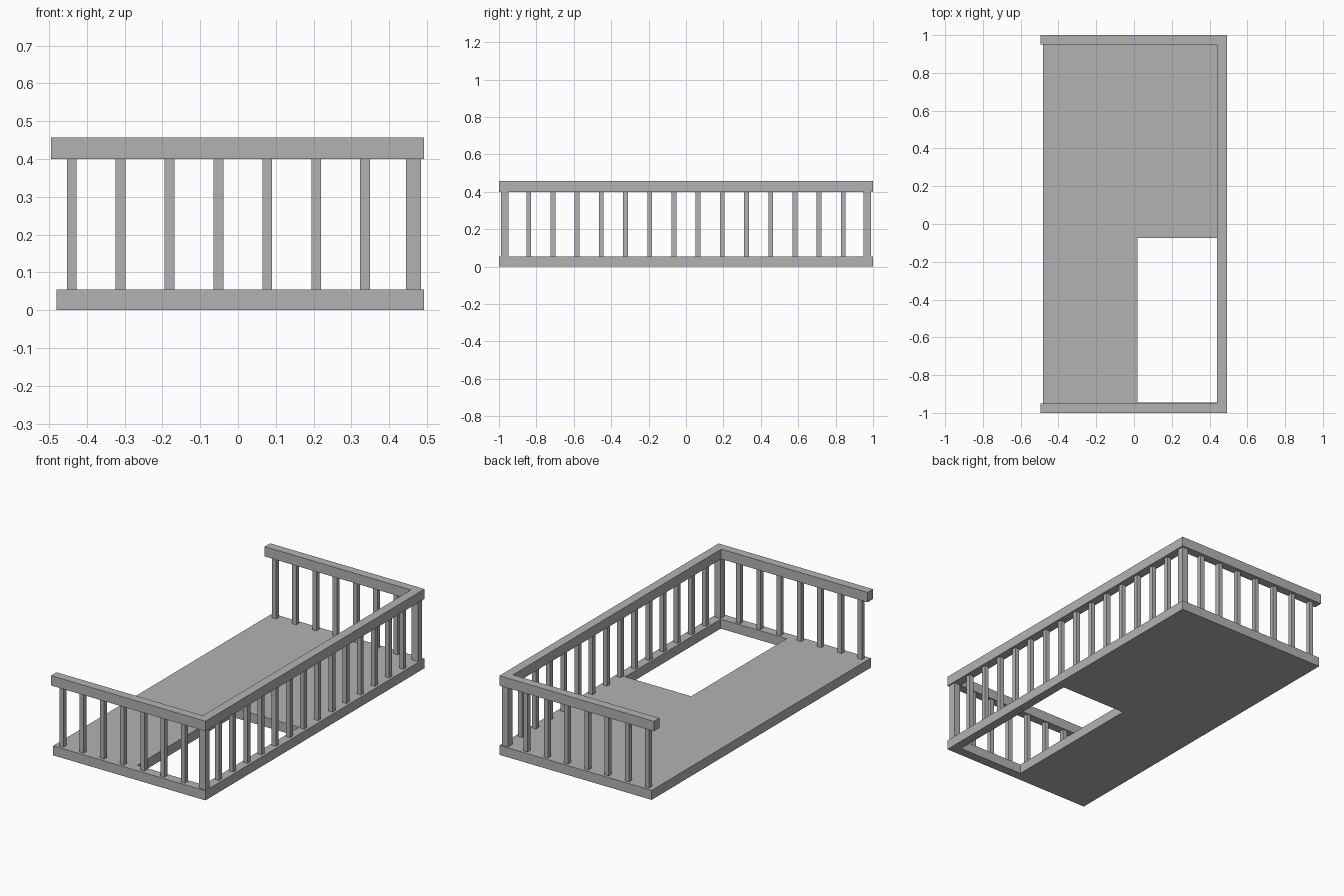
import bpy, bmesh

cube = bpy.data.objects.get("Cube")
if cube:
    bpy.data.objects.remove(cube, do_unlink=True)

# Single plain grey
grey = bpy.data.materials.new("plain_grey")
grey.use_nodes = True
colour = (0.45, 0.45, 0.45, 1)
grey.diffuse_color = colour
grey.node_tree.nodes["Principled BSDF"].inputs["Base Color"].default_value = colour

LEFT, RIGHT, RAIL_END = -0.481, 0.492, -0.495   # floor edges and free rail ends
INNER, LENGTH = 0.44, 1.0                       # inner edge of side rail, half length
FLOOR_TOP, RAIL_BOTTOM, RAIL_TOP = 0.055, 0.40, 0.457
PITCH, SLIM, THICK = 0.1294, 0.026, 0.04        # baluster spacing and widths
POST_X, POST_Y = 0.464, 0.97


def plan_slab(name, xs, ys, z0, z1, skip):
    """Extrude a plan made of grid cells, leaving out the cells in skip."""
    bm = bmesh.new()
    grid = [[bm.verts.new((x, y, z0)) for y in ys] for x in xs]
    for i in range(len(xs) - 1):
        for j in range(len(ys) - 1):
            if (i, j) not in skip:
                bm.faces.new((grid[i][j], grid[i + 1][j],
                              grid[i + 1][j + 1], grid[i][j + 1]))
    bmesh.ops.delete(bm, geom=[v for v in bm.verts if not v.link_faces], context='VERTS')
    new = bmesh.ops.extrude_face_region(bm, geom=bm.faces[:])["geom"]
    bmesh.ops.translate(bm, vec=(0, 0, z1 - z0),
                        verts=[g for g in new if isinstance(g, bmesh.types.BMVert)])
    bmesh.ops.recalc_face_normals(bm, faces=bm.faces)
    mesh = bpy.data.meshes.new(name)
    bm.to_mesh(mesh)
    bm.free()
    mesh.materials.append(grey)
    obj = bpy.data.objects.new(name, mesh)
    bpy.context.collection.objects.link(obj)


def post(name, x, y, width):
    h = width / 2
    plan_slab(name, (x - h, x + h), (y - h, y + h), FLOOR_TOP, RAIL_BOTTOM, ())


# Floor with the stair opening
plan_slab("floor", (LEFT, 0.018, INNER, RIGHT), (-LENGTH, -0.945, -0.073, LENGTH),
          0, FLOOR_TOP, {(1, 1)})

# U-shaped handrail, open on one long side
plan_slab("handrail", (RAIL_END, INNER, RIGHT), (-LENGTH, -0.95, 0.95, LENGTH),
          RAIL_BOTTOM, RAIL_TOP, {(0, 1)})

# Corner posts and balusters of both end railings
for side, end in ((-1, "front"), (1, "back")):
    post(end + "_corner_post", POST_X, side * POST_Y, THICK)
    for i in range(7):
        post(f"{end}_baluster_{i + 1}", -0.44 + i * PITCH, side * POST_Y, SLIM)

# Balusters of the long side railing
for i in range(14):
    post(f"side_baluster_{i + 1}", POST_X, (i - 6.5) * PITCH, SLIM)
